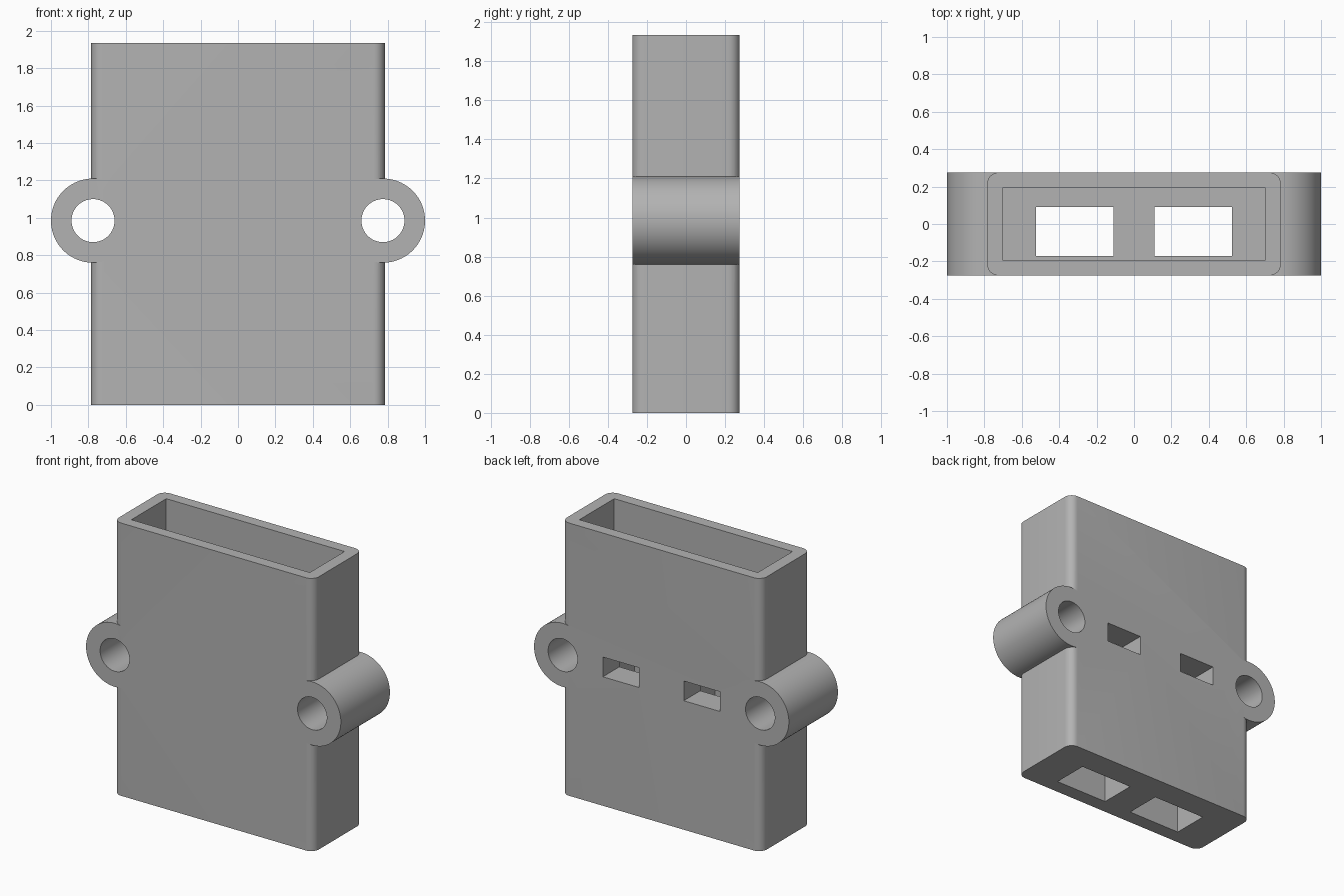
import bpy
import bmesh
import math
from mathutils import Matrix, Vector

if "Cube" in bpy.data.objects:
    bpy.data.objects.remove(bpy.data.objects["Cube"], do_unlink=True)

HEIGHT, HALF_W, HALF_D = 1.935, 0.785, 0.275
EAR_X, EAR_Z = 0.775, 0.985
CAVITY_FLOOR = 1.25

grey = bpy.data.materials.new("plain grey")
grey.use_nodes = True
grey.diffuse_color = (0.45, 0.45, 0.45, 1)
grey.node_tree.nodes["Principled BSDF"].inputs["Base Color"].default_value = (0.45, 0.45, 0.45, 1)


def make_object(name, bm):
    mesh = bpy.data.meshes.new(name)
    bm.to_mesh(mesh)
    bm.free()
    mesh.materials.append(grey)
    obj = bpy.data.objects.new(name, mesh)
    bpy.context.collection.objects.link(obj)
    return obj


def box(name, low, high, corner=0):
    """Box between two corners, with optional rounded upright edges."""
    low, high = Vector(low), Vector(high)
    bm = bmesh.new()
    bmesh.ops.create_cube(bm, size=1)
    bmesh.ops.scale(bm, vec=high - low, verts=bm.verts)
    bmesh.ops.translate(bm, vec=(low + high) / 2, verts=bm.verts)
    if corner:
        upright = [e for e in bm.edges
                   if abs(e.verts[0].co.z - e.verts[1].co.z) > 0.1]
        bmesh.ops.bevel(bm, geom=upright, offset=corner, segments=8,
                        profile=0.5, affect="EDGES")
    return make_object(name, bm)


def tube(name, x, radius, length):
    """Cylinder lying front to back at ear height."""
    bm = bmesh.new()
    place = Matrix.Translation((x, 0, EAR_Z)) @ Matrix.Rotation(math.pi / 2, 4, "X")
    bmesh.ops.create_cone(bm, cap_ends=True, segments=96, radius1=radius,
                          radius2=radius, depth=length, matrix=place)
    return make_object(name, bm)


def combine(target, other, operation):
    mod = target.modifiers.new(other.name, "BOOLEAN")
    mod.operation = operation
    mod.solver = "EXACT"
    mod.object = other
    bpy.context.view_layer.objects.active = target
    bpy.ops.object.modifier_apply(modifier=mod.name)
    bpy.data.objects.remove(other, do_unlink=True)


# Rounded housing with a screw ear on each side
housing = box("housing", (-HALF_W, -HALF_D, 0), (HALF_W, HALF_D, HEIGHT), 0.06)
for side in (-1, 1):
    combine(housing, tube("ear", side * EAR_X, 0.225, 2 * HALF_D), "UNION")

# Wide cavity open at the top
combine(housing, box("cavity", (-0.70, -0.195, CAVITY_FLOOR),
                     (0.70, 0.195, HEIGHT + 0.1)), "DIFFERENCE")

# Per side: screw hole, lower pocket and rear window
for side in (-1, 1):
    combine(housing, tube("screw_hole", side * EAR_X, 0.115, 1), "DIFFERENCE")
    x0, x1 = sorted((side * 0.11, side * 0.525))
    combine(housing, box("pocket", (x0, -0.17, -0.1),
                         (x1, 0.09, CAVITY_FLOOR + 0.1)), "DIFFERENCE")
    x0, x1 = sorted((side * 0.175, side * 0.46))
    combine(housing, box("rear_window", (x0, 0, 0.915),
                         (x1, HALF_D + 0.1, 1.055)), "DIFFERENCE")

# Smooth curved walls, crisp edges
bpy.ops.object.select_all(action="DESELECT")
housing.select_set(True)
bpy.context.view_layer.objects.active = housing
bpy.ops.object.shade_smooth_by_angle(angle=math.radians(30))
